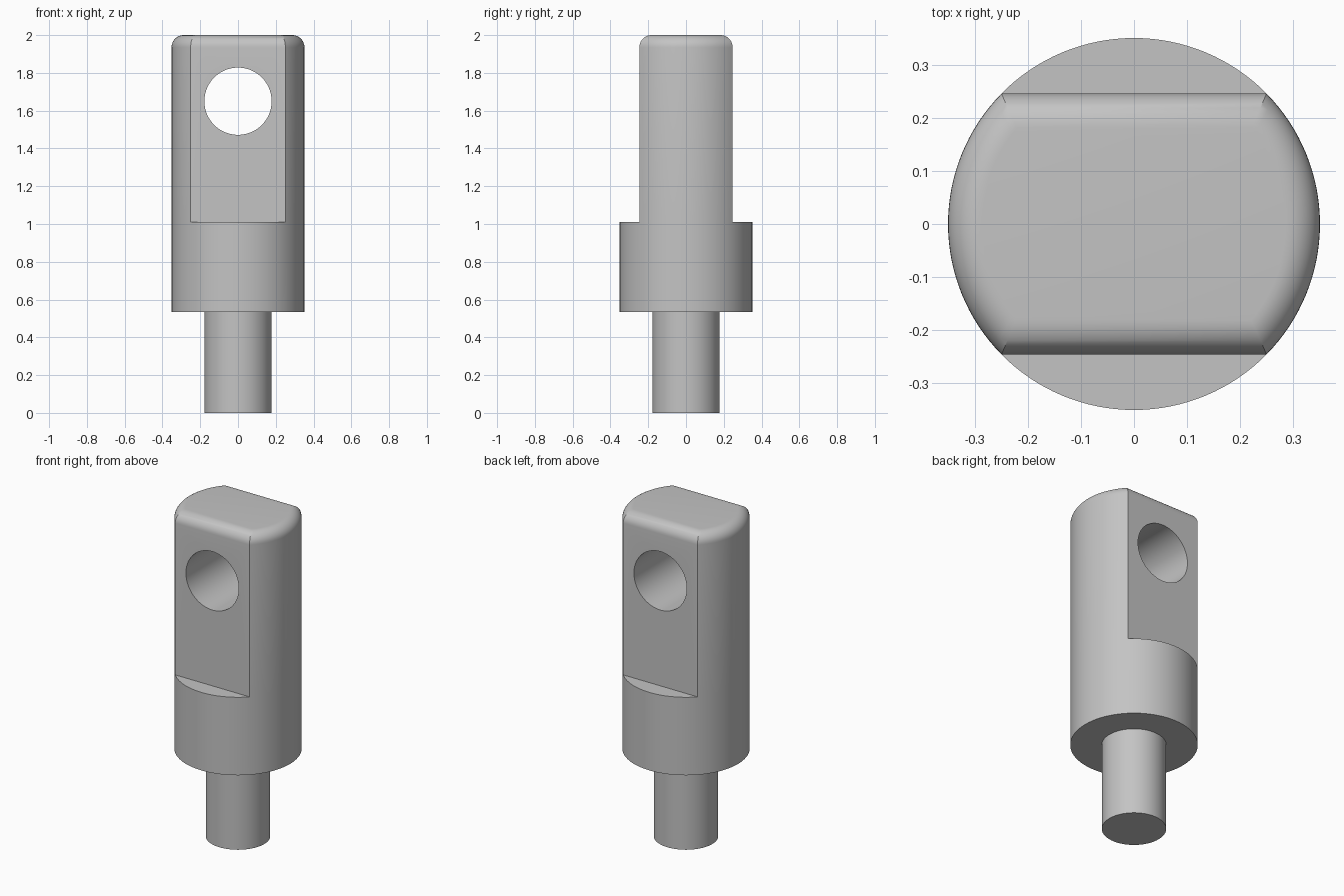
import bpy, bmesh
from math import sin, cos, asin, pi

default = bpy.data.objects.get("Cube")
if default:
    bpy.data.objects.remove(default, do_unlink=True)

BODY_R, STEM_R, FLAT_Y = 0.352, 0.178, 0.247
STEM_TOP, LEDGE_Z, TOP_Z = 0.535, 1.01, 2.0
HOLE_Z, HOLE_R, FILLET = 1.65, 0.178, 0.065
N = 32            # segments in each quarter arc
FILLET_STEPS = 10

steel = bpy.data.materials.new("plain grey metal")
steel.use_nodes = True
GREY = (0.55, 0.55, 0.55, 1)
steel.diffuse_color = GREY
steel.node_tree.nodes["Principled BSDF"].inputs["Base Color"].default_value = GREY

bm = bmesh.new()


def arc(radius, start, end, z):
    """Vertices on a horizontal arc, both ends included."""
    angles = [start + (end - start) * k / N for k in range(N + 1)]
    return [bm.verts.new((radius * cos(t), radius * sin(t), z)) for t in angles]


def full_ring(radius, z):
    """Circle with vertices exactly where the flats meet the round sides."""
    a = asin(FLAT_Y / BODY_R)
    corners = [-a, a, pi - a, pi + a, 2 * pi - a]
    ring = []
    for start, end in zip(corners, corners[1:]):
        pts = arc(radius, start, end, z)
        bm.verts.remove(pts.pop())
        ring += pts
    return ring


def lug_ring(inset, z):
    """Two round sides joined by two straight flats."""
    r = BODY_R - inset
    a = asin((FLAT_Y - inset) / r)
    return arc(r, -a, a, z) + arc(r, pi - a, pi + a, z)


def bridge(rings):
    for low, high in zip(rings, rings[1:]):
        for k in range(len(low)):
            j = (k + 1) % len(low)
            bm.faces.new((low[k], low[j], high[j], high[k]))


# Stem and round collar
lower = [full_ring(STEM_R, 0), full_ring(STEM_R, STEM_TOP),
         full_ring(BODY_R, STEM_TOP), full_ring(BODY_R, LEDGE_Z)]
bridge(lower)
bm.faces.new(lower[0][::-1])

# Ledges below the flats
rim = lower[-1]
bm.faces.new(rim[N:2 * N + 1])
bm.faces.new(rim[3 * N:] + rim[:1])

# Flat-sided lug with a rounded top edge
lug = [rim[:N + 1] + rim[2 * N:3 * N + 1]]
for k in range(FILLET_STEPS + 1):
    t = pi / 2 * k / FILLET_STEPS
    lug.append(lug_ring(FILLET * (1 - cos(t)), TOP_Z - FILLET * (1 - sin(t))))
bridge(lug)
bm.faces.new(lug[-1])

bmesh.ops.recalc_face_normals(bm, faces=bm.faces)
mesh = bpy.data.meshes.new("rod_end")
bm.to_mesh(mesh)
bm.free()
mesh.materials.append(steel)
body = bpy.data.objects.new("rod_end", mesh)
bpy.context.collection.objects.link(body)

# Cross hole through the flats
bpy.ops.mesh.primitive_cylinder_add(vertices=96, radius=HOLE_R, depth=1,
                                    location=(0, 0, HOLE_Z), rotation=(pi / 2, 0, 0))
cutter = bpy.context.object
cutter.name = "hole_cutter"
cutter.hide_render = True
cutter.data.materials.append(steel)
cut = body.modifiers.new("cross_hole", 'BOOLEAN')
cut.operation, cut.solver, cut.object = 'DIFFERENCE', 'EXACT', cutter

bpy.ops.object.select_all(action='DESELECT')
body.select_set(True)
bpy.context.view_layer.objects.active = body
bpy.ops.object.modifier_apply(modifier=cut.name)
bpy.data.objects.remove(cutter, do_unlink=True)
bpy.ops.object.shade_smooth_by_angle(angle=pi / 6)
